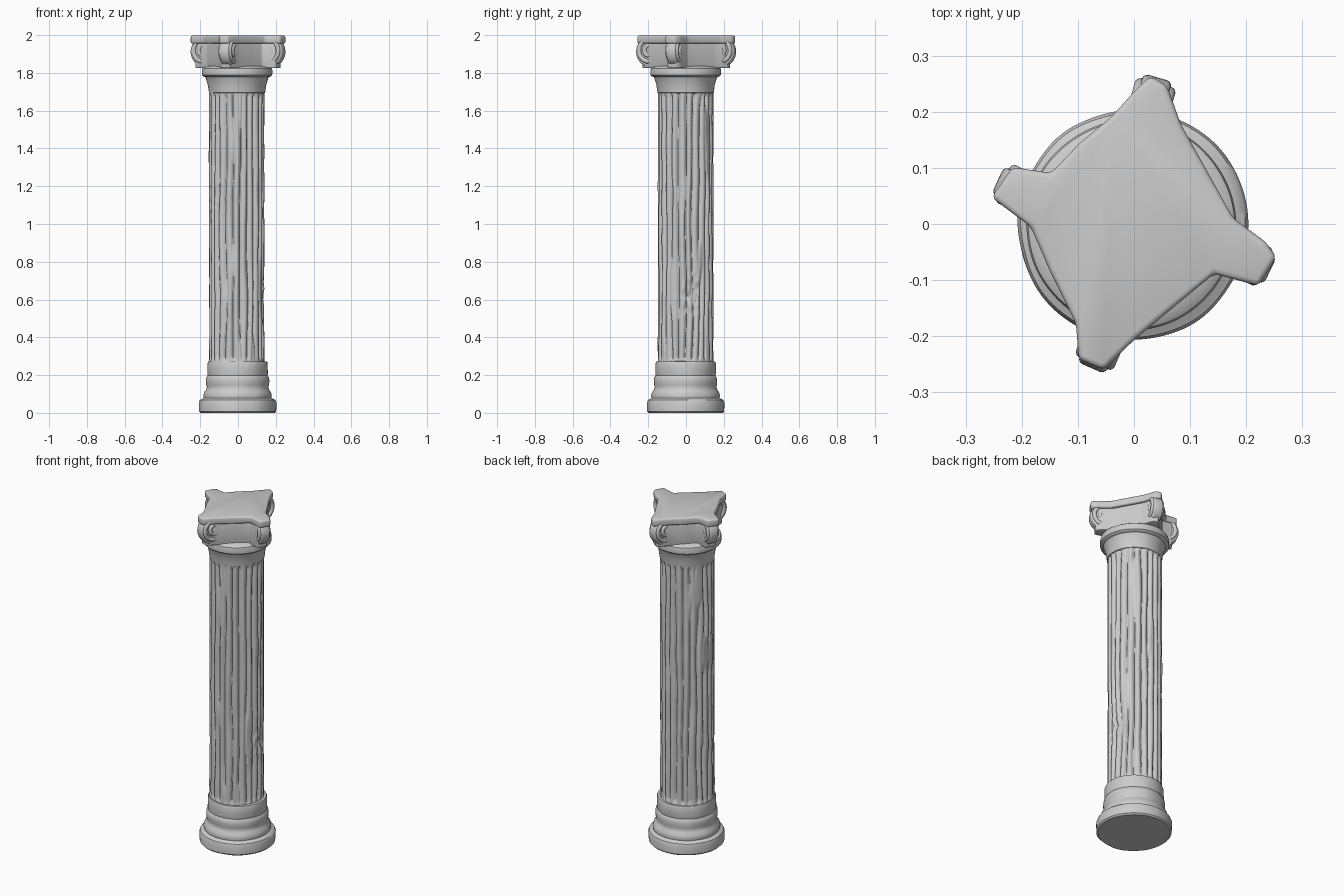
import bpy, bmesh, math
from mathutils import Vector, Matrix, noise

if "Cube" in bpy.data.objects:
    bpy.data.objects.remove(bpy.data.objects["Cube"])

def finish(bm, name, angle=40):
    bmesh.ops.recalc_face_normals(bm, faces=bm.faces)
    me = bpy.data.meshes.new(name)
    bm.to_mesh(me)
    bm.free()
    ob = bpy.data.objects.new(name, me)
    bpy.context.collection.objects.link(ob)
    bpy.ops.object.select_all(action='DESELECT')
    bpy.context.view_layer.objects.active = ob
    ob.select_set(True)
    bpy.ops.object.shade_smooth_by_angle(angle=math.radians(angle))
    return ob

def lathe(name, profile, seg, relief, cx=0.0, cy=0.0, angle=40):
    """Revolve (r, z) points; relief(theta, z) is added to the radius."""
    bm = bmesh.new()
    rings = []
    for r, z in profile:
        ring = []
        for i in range(seg):
            t = 2 * math.pi * i / seg
            q = r + relief(t, z)
            ring.append(bm.verts.new((cx + q * math.cos(t), cy + q * math.sin(t), z)))
        rings.append(ring)
    for a, b in zip(rings, rings[1:]):
        for i in range(seg):
            j = (i + 1) % seg
            bm.faces.new((a[i], a[j], b[j], b[i]))
    bm.faces.new(rings[0])
    bm.faces.new(rings[-1])
    return finish(bm, name, angle)

def worn(t, z):
    return 0.003 * noise.noise(Vector((2 * math.cos(t), 2 * math.sin(t), z * 14)))

def smoothstep(a, b, x):
    x = min(1, max(0, (x - a) / (b - a)))
    return x * x * (3 - 2 * x)

# fluted shaft with wandering, eroded grooves and a chipped patch on the right side
FLUTES = 22

def flutes(t, z):
    c, s = math.cos(t), math.sin(t)
    wander = 0.9 * noise.noise(Vector((2.2 * c, 2.2 * s, z * 2.5)))
    groove = 1 - abs(math.sin(FLUTES * t / 2 + wander)) ** 0.8
    fade = smoothstep(-0.55, -0.2, noise.noise(Vector((4 * c + 7, 4 * s, z * 3))))
    ends = smoothstep(0.27, 0.30, z) * (1 - smoothstep(1.67, 1.70, z))
    d = -0.017 * groove * fade * ends
    ang = (t + math.pi) % (2 * math.pi) - math.pi
    chip = math.exp(-((ang - 0.2) / 0.38) ** 2 - ((z - 0.62) / 0.10) ** 2)
    rough = noise.noise(Vector((9 * c, 9 * s, z * 22)))
    return d * (1 - 0.5 * chip) - chip * (0.009 - 0.016 * rough) + worn(t, z * 0.5)

rows = 210
lathe("fluted_shaft", [(0.147, 0.25 + 1.47 * i / rows) for i in range(rows + 1)],
      FLUTES * 10, flutes, -0.007, -0.002, 70)

# moulded base
lathe("base", [(0.196, 0), (0.204, 0.008), (0.205, 0.055), (0.200, 0.068), (0.188, 0.074),
               (0.180, 0.079), (0.182, 0.092), (0.178, 0.108), (0.168, 0.122), (0.163, 0.135),
               (0.166, 0.148), (0.167, 0.17), (0.165, 0.187), (0.158, 0.197), (0.160, 0.207),
               (0.160, 0.235), (0.160, 0.262), (0.156, 0.272), (0.135, 0.274)],
      96, worn, -0.002, -0.002)

# flared neck and round collar
lathe("neck", [(0.140, 1.69), (0.149, 1.695), (0.151, 1.71), (0.155, 1.74), (0.163, 1.765),
               (0.168, 1.778), (0.178, 1.781), (0.186, 1.788), (0.187, 1.812), (0.184, 1.824),
               (0.172, 1.832), (0.14, 1.838)],
      96, lambda t, z: 0.5 * worn(t, z), -0.005, -0.002)

# capital slab and the recessed block beneath it share one outline
outline = [(0.005, 0.245), (0.03, 0.268), (0.06, 0.25), (0.085, 0.18), (0.13, 0.10),
           (0.18, 0.01), (0.238, -0.032), (0.258, -0.06), (0.225, -0.112), (0.145, -0.09),
           (0.07, -0.152), (0.0, -0.21), (-0.055, -0.264), (-0.10, -0.245), (-0.105, -0.18),
           (-0.15, -0.09), (-0.187, -0.005), (-0.258, 0.048), (-0.22, 0.103), (-0.15, 0.092),
           (-0.10, 0.145), (-0.04, 0.195)]

def slab(name, scale, z0, z1, bevel):
    bm = bmesh.new()
    f = bm.faces.new([bm.verts.new((x * scale, y * scale, z0)) for x, y in outline])
    ext = bmesh.ops.extrude_face_region(bm, geom=[f])
    bmesh.ops.translate(bm, vec=(0, 0, z1 - z0),
                        verts=[v for v in ext['geom'] if isinstance(v, bmesh.types.BMVert)])
    bmesh.ops.bevel(bm, geom=bm.edges[:], offset=bevel, segments=3, profile=0.5,
                    affect='EDGES', clamp_overlap=True)
    return finish(bm, name, 60)

slab("capital_slab", 0.985, 1.955, 1.998, 0.010)
slab("capital_block", 0.88, 1.825, 1.965, 0.006)

# corner scrolls: a rounded drum with a raised spiral on both faces
R, HALF = 0.080, 0.027
tips = [(0.042, 0.258), (-0.240, 0.077), (-0.075, -0.254), (0.240, -0.082)]
for n, (tx, ty) in enumerate(tips, 1):
    a = math.atan2(ty, tx) - math.radians(7)
    place = Matrix.Translation((tx - (R - 0.003) * math.cos(a), ty - (R - 0.003) * math.sin(a), 1.912)) \
        @ Matrix.Rotation(a, 4, 'Z') @ Matrix.Rotation(math.pi / 2, 4, 'X')
    bm = bmesh.new()
    bmesh.ops.create_cone(bm, cap_ends=True, segments=40, radius1=R, radius2=R, depth=2 * HALF)
    rims = [e for e in bm.edges if abs(e.verts[0].co.z - e.verts[1].co.z) < 1e-5]
    bmesh.ops.bevel(bm, geom=rims, offset=0.010, segments=3, profile=0.5, affect='EDGES')
    finish(bm, f"scroll_drum_{n}").matrix_world = place

    cu = bpy.data.curves.new(f"scroll_spiral_{n}", 'CURVE')
    cu.dimensions = '3D'
    cu.bevel_depth, cu.bevel_resolution, cu.use_fill_caps = 0.012, 3, True
    for side in (-1, 1):
        sp = cu.splines.new('POLY')
        steps = 56
        sp.points.add(steps)
        for i, p in enumerate(sp.points):
            k = i / steps
            ang = math.radians(120 - 600 * k)
            r = 0.070 - 0.054 * k
            p.co = (r * math.cos(ang), r * math.sin(ang), side * (HALF - 0.001), 1)
        sp.use_smooth = True
    ob = bpy.data.objects.new(f"scroll_spiral_{n}", cu)
    ob.matrix_world = place
    bpy.context.collection.objects.link(ob)
